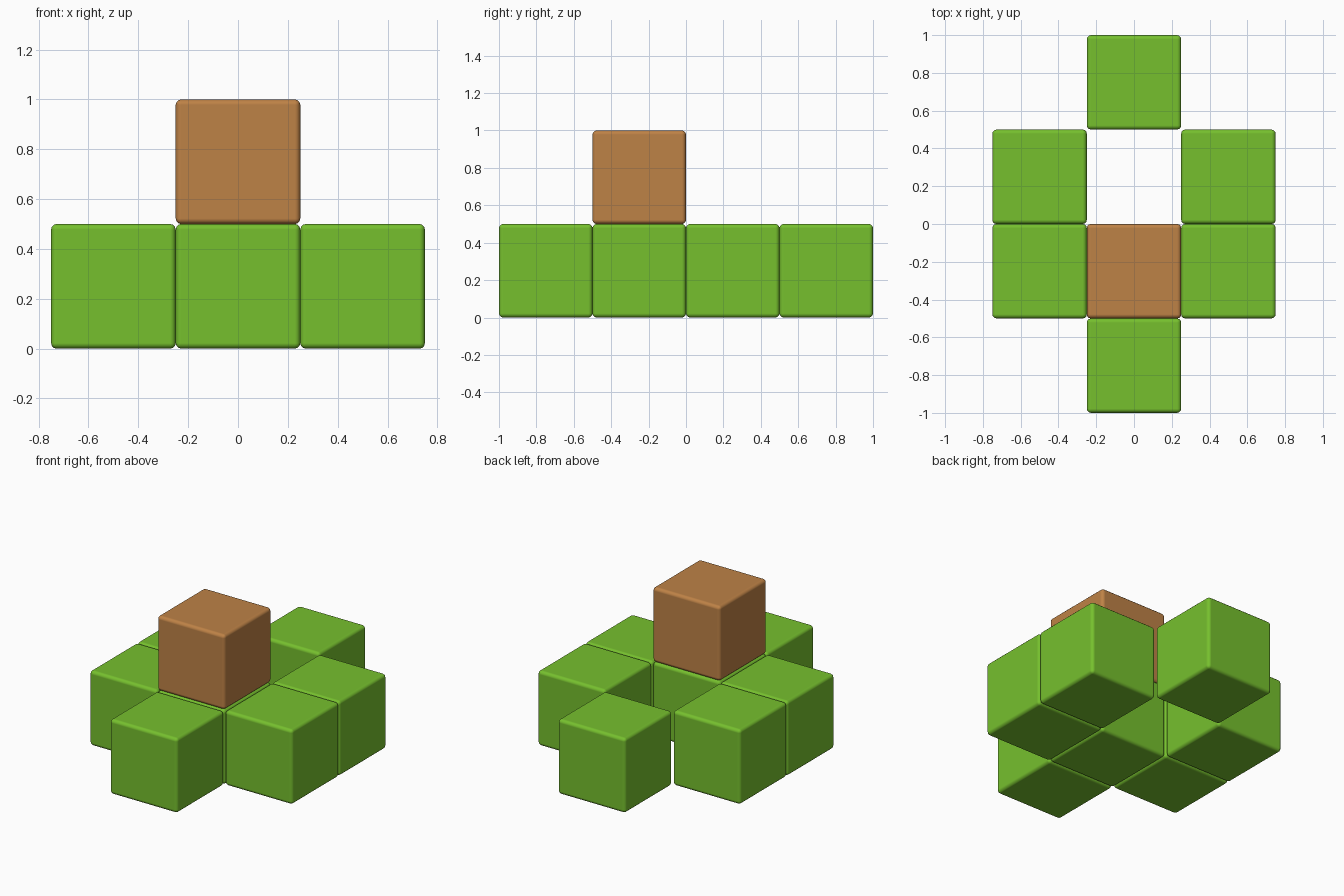
import bpy

old = bpy.data.objects.get("Cube")
if old:
    bpy.data.objects.remove(old, do_unlink=True)

SIZE = 0.5
ROUNDING = 0.022


def make_material(name, colour):
    mat = bpy.data.materials.new(name)
    mat.use_nodes = True
    mat.diffuse_color = colour
    mat.node_tree.nodes["Principled BSDF"].inputs["Base Color"].default_value = colour
    return mat


def add_block(name, column, row, level, mat):
    """Rounded block placed by grid cell; row 0 is the front."""
    location = (column * SIZE, -0.75 + row * SIZE, (level + 0.5) * SIZE)
    bpy.ops.mesh.primitive_cube_add(size=SIZE, location=location)
    block = bpy.context.object
    block.name = name
    block.data.materials.append(mat)
    bevel = block.modifiers.new("rounded_edges", 'BEVEL')
    bevel.width = ROUNDING
    bevel.segments = 3
    bevel.harden_normals = True
    bpy.ops.object.shade_smooth()
    return block


green = make_material("leaf green", (0.181, 0.527, 0.027, 1))
brown = make_material("warm brown", (0.515, 0.223, 0.061, 1))

# Base ring: centre column, leaving an open cell behind the raised block
for name, row in (("front_block", 0), ("centre_block", 1), ("back_block", 3)):
    add_block(name, 0, row, 0, green)

# Side blocks, mirrored left and right
for side, column in (("left", 1), ("right", -1)):
    for place, row in (("front", 1), ("back", 2)):
        add_block(f"{side}_{place}_block", column, row, 0, green)

# Raised block on the centre
add_block("top_block", 0, 1, 1, brown)
